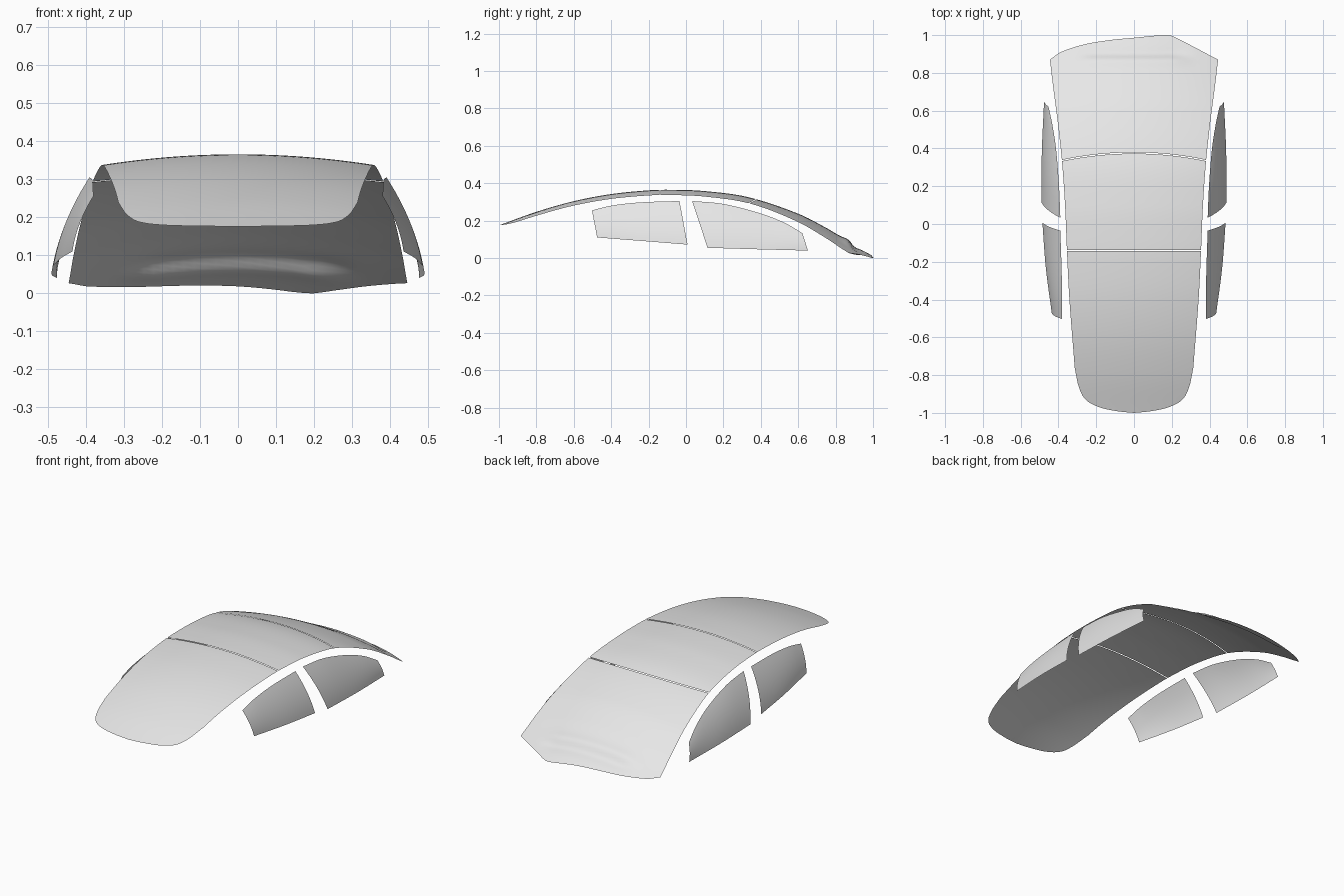
import bpy, math
from mathutils import Vector

if "Cube" in bpy.data.objects:
    bpy.data.objects.remove(bpy.data.objects["Cube"])

glass = bpy.data.materials.new("light grey glass")
glass.diffuse_color = (0.8, 0.8, 0.8, 1)
glass.use_nodes = True
glass.node_tree.nodes["Principled BSDF"].inputs["Base Color"].default_value = glass.diffuse_color


def curve(pts, t):
    """Smooth interpolation through (t, value) points; values may be vectors."""
    t = min(max(t, pts[0][0]), pts[-1][0])
    n = len(pts)
    i = 0
    while i < n - 2 and t > pts[i + 1][0]:
        i += 1

    def slope(k):
        a, b = pts[max(k - 1, 0)], pts[min(k + 1, n - 1)]
        return (b[1] - a[1]) / (b[0] - a[0])
    (t0, p0), (t1, p1) = pts[i], pts[i + 1]
    h = t1 - t0
    s = (t - t0) / h
    return (p0 * (2*s**3 - 3*s*s + 1) + slope(i) * (h * (s**3 - 2*s*s + s))
            + p1 * (3*s*s - 2*s**3) + slope(i + 1) * (h * (s**3 - s*s)))


def sheet(name, point, nu, nv, flip=False):
    """Smooth open surface from point(u, v), u and v in 0..1."""
    verts = [point(i / nu, j / nv) for j in range(nv + 1) for i in range(nu + 1)]
    faces = []
    for j in range(nv):
        for i in range(nu):
            a = j * (nu + 1) + i
            f = (a, a + 1, a + nu + 2, a + nu + 1)
            faces.append(f[::-1] if flip else f)
    me = bpy.data.meshes.new(name)
    me.from_pydata(verts, [], faces)
    me.materials.append(glass)
    me.polygons.foreach_set("use_smooth", [True] * len(faces))
    ob = bpy.data.objects.new(name, me)
    bpy.context.collection.objects.link(ob)
    return ob


# Canopy: half width and centre-line height along y
WIDTH = [(-1, .30), (-.75, .315), (-.4, .342), (-.14, .355), (.1, .365),
         (.34, .382), (.55, .405), (.75, .431), (.87, .445)]
HEIGHT = [(-1, .175), (-.8, .247), (-.6, .304), (-.4, .342), (-.2, .362), (-.08, .365),
          (.1, .358), (.335, .325), (.6, .237), (.75, .161), (.83, .112), (1, .01)]
# Outer ends of the canopy as y over u (-1..1 across)
NOSE = [(0, -1), (.32, -.99), (.65, -.965), (.87, -.92), (.96, -.85), (1, -.76)]
TAIL = [(-1, .87), (-.87, .91), (-.6, .95), (-.3, .973), (0, .986), (.3, .999),
        (.42, 1.0), (.55, .975), (1, .87)]


def smooth01(t):
    t = min(max(t, 0), 1)
    return t * t * (3 - 2 * t)


def height(x, y):
    crown = .22 + .09 * smooth01((y - .335) / .535)
    d = y - .885
    step = -.013 * math.tanh(d / .015) * math.exp(-(d / .05) ** 2)  # crease near the tail
    return curve(HEIGHT, y) - crown * x * x + step * smooth01((.33 - abs(x)) / .13)


def panel(name, front, back, nv):
    def point(s, v):
        u = math.sin((s - .5) * math.pi)
        y = front(u) + (back(u) - front(u)) * v
        x = u * curve(WIDTH, y)
        return (x, y, height(x, y))
    sheet(name, point, 48, nv)


GAP = .003


def rear_seam(u):
    return .376 - .04 * u * u


panel("front_glass", lambda u: curve(NOSE, abs(u)), lambda u: -.14 - GAP, 32)
panel("roof_glass", lambda u: -.14 + GAP, lambda u: rear_seam(u) - GAP, 20)
panel("rear_glass", lambda u: rear_seam(u) + GAP, lambda u: curve(TAIL, u), 64)


# Side windows: bottom and top rails, bowed outward between them
def side_window(name, bottom, top):
    def rail(pts):
        return [(p[1], Vector(p)) for p in pts]
    lo, hi = rail(bottom), rail(top)

    def at(r, u):
        return curve(r, r[0][0] + (r[-1][0] - r[0][0]) * u)

    for side, label in ((1, "right"), (-1, "left")):
        def point(u, v):
            a, b = at(lo, u), at(hi, u)
            p = a.lerp(b, v)
            p.x += 4 * v * (1 - v) * .06 * (b.z - a.z)
            return (p.x * side, p.y, p.z)
        sheet(label + "_" + name, point, 24, 12, flip=side < 0)


side_window("front_window",
            [(.435, -.475, .11), (.467, -.23, .091), (.485, .008, .072)],
            [(.38, -.503, .255), (.381, -.4, .28), (.383, -.25, .297), (.39, -.035, .305)])
side_window("rear_window",
            [(.49, .115, .055), (.488, .38, .047), (.476, .652, .04)],
            [(.39, .033, .305), (.397, .2, .289), (.413, .4, .238),
             (.433, .53, .187), (.453, .622, .133)])
